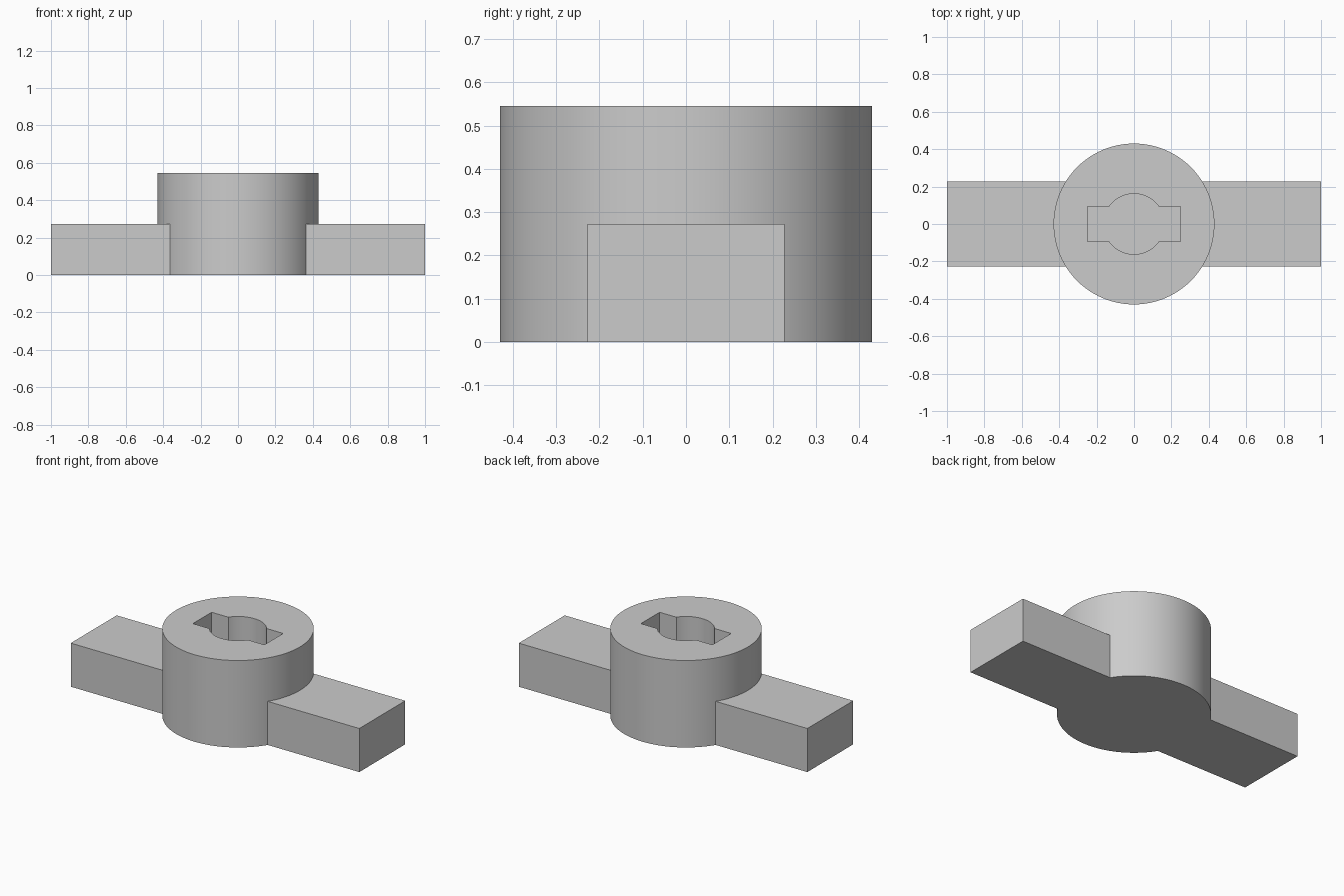
import bpy, bmesh, math

if "Cube" in bpy.data.objects:
    bpy.data.objects.remove(bpy.data.objects["Cube"], do_unlink=True)

HUB_R, HUB_H = 0.43, 0.545
ARM_W, ARM_H = 0.455, 0.273
BORE_R, SLOT_X, SLOT_Y = 0.162, 0.248, 0.093
FLOOR = 0.273

grey = bpy.data.materials.new("plain grey")
grey.use_nodes = True
colour = (0.6, 0.6, 0.6, 1)
grey.diffuse_color = colour
grey.node_tree.nodes["Principled BSDF"].inputs["Base Color"].default_value = colour


def arc(radius, start, end, steps):
    """Points along an arc, both ends included."""
    angles = [start + (end - start) * i / steps for i in range(steps + 1)]
    return [(radius * math.cos(a), radius * math.sin(a)) for a in angles]


def extrude(name, outline, bottom, top):
    """Solid prism made from a counter-clockwise outline."""
    bm = bmesh.new()
    base = bm.faces.new([bm.verts.new((x, y, bottom)) for x, y in outline])
    grown = bmesh.ops.extrude_face_region(bm, geom=[base], use_keep_orig=True)
    moved = [v for v in grown["geom"] if isinstance(v, bmesh.types.BMVert)]
    bmesh.ops.translate(bm, verts=moved, vec=(0, 0, top - bottom))
    bmesh.ops.recalc_face_normals(bm, faces=bm.faces)
    mesh = bpy.data.meshes.new(name)
    bm.to_mesh(mesh)
    bm.free()
    mesh.materials.append(grey)
    obj = bpy.data.objects.new(name, mesh)
    bpy.context.collection.objects.link(obj)
    return obj


def combine(target, other, operation):
    """Apply a boolean and discard the helper."""
    mod = target.modifiers.new(operation.title(), "BOOLEAN")
    mod.operation, mod.object, mod.solver = operation, other, "EXACT"
    bpy.context.view_layer.objects.active = target
    bpy.ops.object.modifier_apply(modifier=mod.name)
    bpy.data.objects.remove(other, do_unlink=True)


# Round hub
hub = extrude("hub_with_arms", arc(HUB_R, 0, math.tau, 96)[:-1], 0, HUB_H)

# Straight bar forming both arms
w = ARM_W / 2
bar = extrude("arms", [(-1, -w), (1, -w), (1, w), (-1, w)], 0, ARM_H)
combine(hub, bar, "UNION")

# Keyed socket: round bore with a slot on each side
a = math.asin(SLOT_Y / BORE_R)
half = arc(BORE_R, a, math.pi - a, 24) + [(-SLOT_X, SLOT_Y), (-SLOT_X, -SLOT_Y)]
key = extrude("socket_cutter", half + [(-x, -y) for x, y in half], FLOOR, HUB_H + 0.1)
key.hide_render = True
combine(hub, key, "DIFFERENCE")

# Smooth round walls, crisp corners
bpy.ops.object.select_all(action="DESELECT")
hub.select_set(True)
bpy.context.view_layer.objects.active = hub
bpy.ops.object.shade_smooth_by_angle(angle=math.radians(25))
